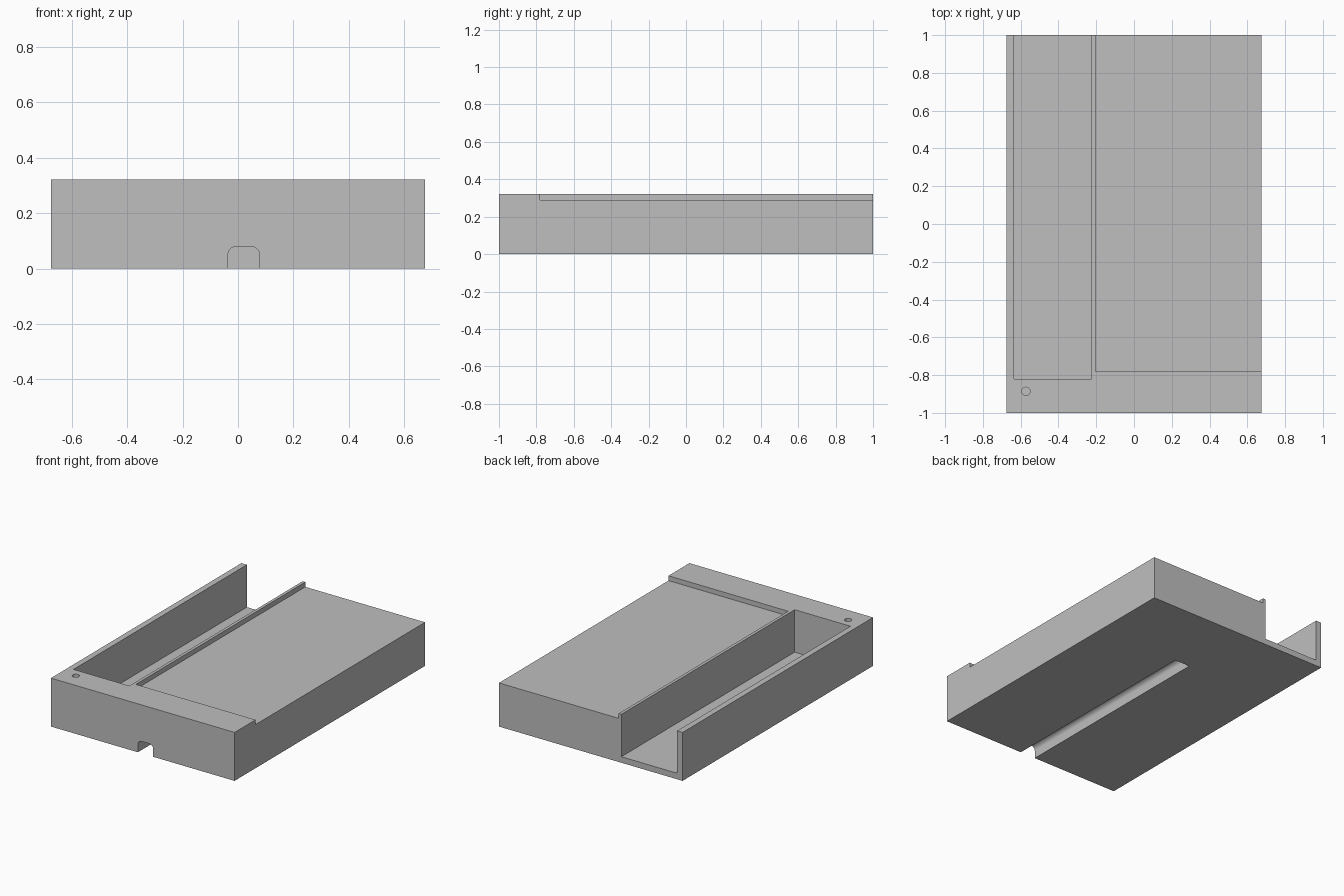
import bpy, bmesh, math

if "Cube" in bpy.data.objects:
    bpy.data.objects.remove(bpy.data.objects["Cube"], do_unlink=True)

W, L, H = 0.675, 1.0, 0.322      # half width, half length, height
OVER = 0.1                       # how far cutters reach past the block

grey = bpy.data.materials.new("plain_grey")
grey.use_nodes = True
grey.diffuse_color = (0.52, 0.52, 0.52, 1)
grey.node_tree.nodes["Principled BSDF"].inputs["Base Color"].default_value = (0.52, 0.52, 0.52, 1)


def add_object(name, bm):
    bmesh.ops.recalc_face_normals(bm, faces=bm.faces)
    mesh = bpy.data.meshes.new(name)
    bm.to_mesh(mesh)
    bm.free()
    obj = bpy.data.objects.new(name, mesh)
    bpy.context.collection.objects.link(obj)
    mesh.materials.append(grey)
    return obj


def prism(name, outline, direction):
    """Extrude a closed outline along a direction."""
    bm = bmesh.new()
    face = bm.faces.new([bm.verts.new(p) for p in outline])
    result = bmesh.ops.extrude_face_region(bm, geom=[face])
    verts = [v for v in result["geom"] if isinstance(v, bmesh.types.BMVert)]
    bmesh.ops.translate(bm, verts=verts, vec=direction)
    return add_object(name, bm)


def box(name, x0, x1, y0, y1, z0, z1):
    outline = [(x0, y0, z0), (x1, y0, z0), (x1, y1, z0), (x0, y1, z0)]
    return prism(name, outline, (0, 0, z1 - z0))


def arc(cx, cy, r, start, end, steps):
    angles = [math.radians(start + (end - start) * i / steps) for i in range(steps + 1)]
    return [(cx + r * math.cos(a), cy + r * math.sin(a)) for a in angles]


body = box("tray_body", -W, W, -L, L, 0, H)

# Deep channel along the right side, open at the back
channel = box("channel_cutter", -0.635, -0.225, -0.82, L + OVER, 0.04, H + OVER)

# Shallow recess leaving a thin ridge and a front lip
recess = box("recess_cutter", -0.205, W + OVER, -0.78, L + OVER, 0.29, H + OVER)

# Blind round hole in the front corner
hole_depth = 0.15
circle = [(x, y, H - hole_depth) for x, y in arc(-0.572, -0.886, 0.022, 0, 360, 32)[:-1]]
hole = prism("hole_cutter", circle, (0, 0, hole_depth + OVER))

# Round-topped cable groove under the base, entering from the front
left, right, top, r = -0.036, 0.077, 0.08, 0.03
profile = [(left, -OVER), (right, -OVER)]
profile += arc(right - r, top - r, r, 0, 90, 8) + arc(left + r, top - r, r, 90, 180, 8)
groove = prism("groove_cutter", [(x, -L - OVER, z) for x, z in profile], (0, 1.49 + OVER, 0))

# Cut every opening out of the body, then discard the cutters
bpy.ops.object.select_all(action="DESELECT")
bpy.context.view_layer.objects.active = body
body.select_set(True)
for cutter in (channel, recess, hole, groove):
    cutter.hide_render = True
    mod = body.modifiers.new(cutter.name, "BOOLEAN")
    mod.operation = "DIFFERENCE"
    mod.solver = "EXACT"
    mod.object = cutter
    bpy.ops.object.modifier_apply(modifier=mod.name)
    bpy.data.objects.remove(cutter, do_unlink=True)

bpy.ops.object.shade_smooth_by_angle(angle=math.radians(30))
